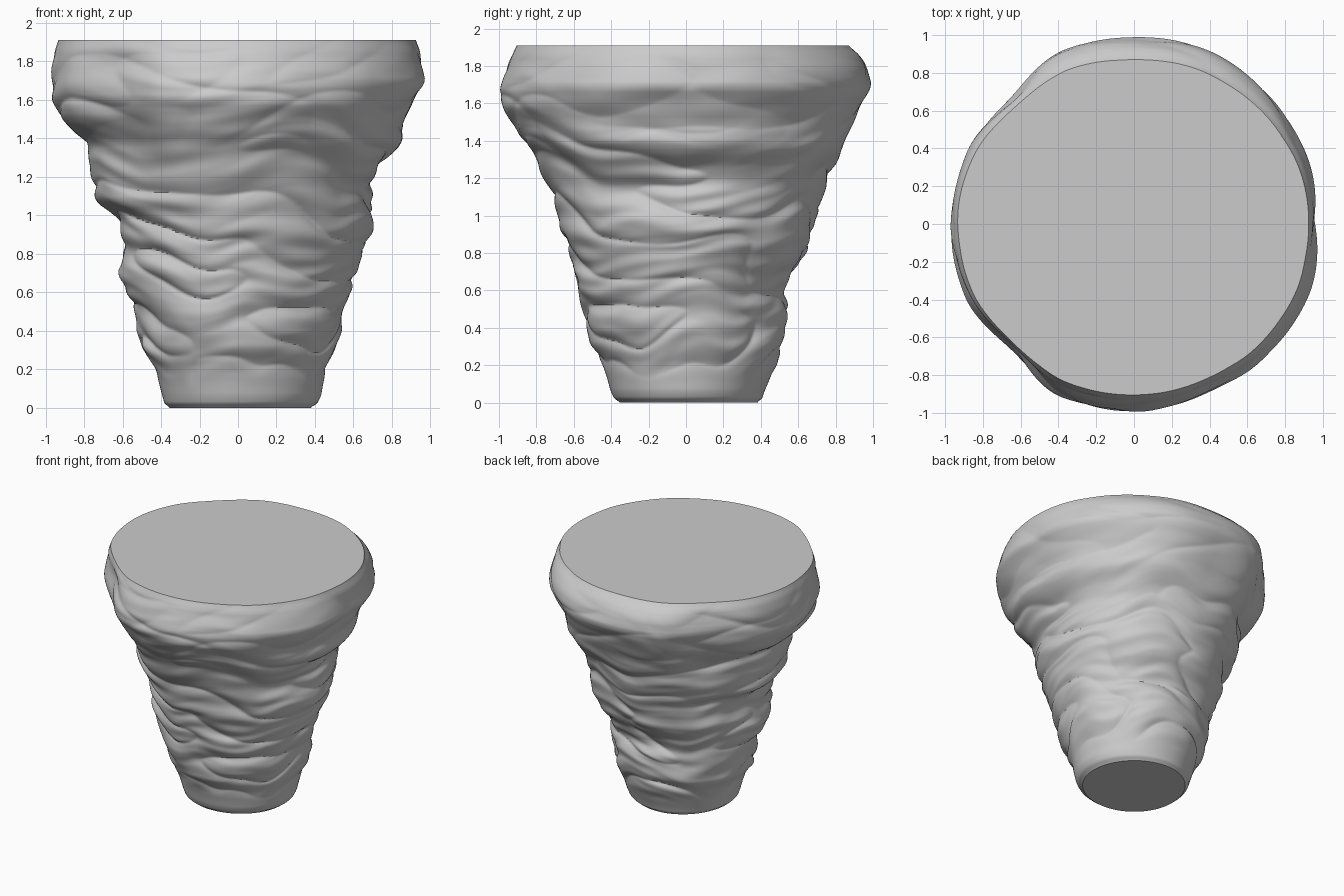
import bpy, bmesh, math
from mathutils import Vector, noise

if "Cube" in bpy.data.objects:
    bpy.data.objects.remove(bpy.data.objects["Cube"])

# Height, then radius towards right (+x), back (+y), left (-x), front (-y)
PROFILE = [
    (0.00, .395, .40, .375, .37), (0.05, .43, .415, .39, .40),
    (0.20, .455, .48, .43, .44), (0.30, .49, .51, .495, .50),
    (0.40, .53, .52, .51, .53), (0.50, .55, .54, .53, .545),
    (0.60, .58, .515, .57, .58), (0.70, .61, .56, .61, .60),
    (0.80, .64, .65, .60, .62), (0.90, .69, .66, .60, .66),
    (1.00, .70, .70, .63, .67), (1.07, .685, .72, .73, .70),
    (1.17, .69, .75, .76, .74), (1.29, .76, .80, .76, .80),
    (1.38, .85, .845, .79, .85), (1.50, .86, .89, .92, .93),
    (1.60, .91, .94, .97, .99), (1.69, .97, .99, .97, .99),
    (1.80, .95, .97, .96, .95), (1.87, .94, .92, .95, .93),
    (1.91, .92, .86, .93, .90),
]
# Plan correction every 22.5 degrees for the lumpy upper outline
PLAN = [0, .01, .01, .015, 0, .02, -.05, -.01, 0, -.01, -.06, .0, 0, -.01, .01, .02]
HEIGHT, SEGMENTS, ROWS = 1.91, 256, 220


def smooth(a, b, t):
    t = min(1, max(0, (t - a) / (b - a)))
    return t * t * (3 - 2 * t)


def base_radii(z):
    i = 0
    while i < len(PROFILE) - 2 and z > PROFILE[i + 1][0]:
        i += 1
    a, b = PROFILE[i], PROFILE[i + 1]
    t = (z - a[0]) / (b[0] - a[0])
    return [a[k] + (b[k] - a[k]) * t for k in range(1, 5)]


def around(values, angle):
    n = len(values)
    f = (angle / math.tau * n) % n
    i = int(f)
    t = smooth(0, 1, f - i)
    return values[i] * (1 - t) + values[(i + 1) % n] * t


def ridge(p):
    # Soft bulges separated by narrow creases
    return 0.45 - (1 - min(1, abs(noise.noise(p)) * 2.2)) ** 2


def folds(c, s, z):
    # Winding horizontal wraps, replaced by crossing diagonals near the top
    warp = 0.13 * noise.noise(Vector((c * 1.6, s * 1.6, z * 1.5 + 7)))
    wrap = ridge(Vector((c * .9, s * .9, (z + warp + .05 * c) * 4.5)))
    fine = noise.noise(Vector((c * 2, s * 2, (z + warp - .08 * s) * 13 + 20)))
    cross1 = ridge(Vector((c * 1.1 + 5, s * 1.1, (z + .28 * c + .15 * s + warp) * 4)))
    cross2 = ridge(Vector((c * 1.1 - 5, s * 1.1, (z - .28 * c - .12 * s + warp) * 4)))
    top = smooth(1.3, 1.55, z)
    d = (1 - top) * (.024 * wrap + .017 * fine)
    d += top * (.012 * cross1 + .012 * cross2 + .006 * fine)
    return d * smooth(.10, .32, z) * (1 - .75 * smooth(1.72, HEIGHT, z))


# Wrapped flaring trunk: stacked rings with flat caps
bm = bmesh.new()
rings = []
for r in range(ROWS + 1):
    z = HEIGHT * r / ROWS
    near = [base_radii(min(HEIGHT, max(0, z + o))) for o in (-.02, 0, .02)]
    radii = [sum(v) / 3 for v in zip(*near)]
    plan_amount = smooth(.9, 1.5, z) * (1 - .6 * smooth(1.75, HEIGHT, z))
    ring = []
    for i in range(SEGMENTS):
        a = math.tau * i / SEGMENTS
        c, s = math.cos(a), math.sin(a)
        rad = around(radii, a) + around(PLAN, a) * plan_amount + folds(c, s, z)
        rad -= .02 * (1 - smooth(0, .025, z))
        ring.append(bm.verts.new((rad * c, rad * s, z)))
    rings.append(ring)
for low, high in zip(rings, rings[1:]):
    for i in range(SEGMENTS):
        j = (i + 1) % SEGMENTS
        bm.faces.new((low[i], low[j], high[j], high[i]))
bm.faces.new(rings[-1])
bm.faces.new(rings[0][::-1])

mesh = bpy.data.meshes.new("wrapped_trunk")
bm.to_mesh(mesh)
bm.free()
trunk = bpy.data.objects.new("wrapped_trunk", mesh)
bpy.context.collection.objects.link(trunk)
bpy.context.view_layer.objects.active = trunk
trunk.select_set(True)
bpy.ops.object.shade_smooth_by_angle(angle=math.radians(40))
